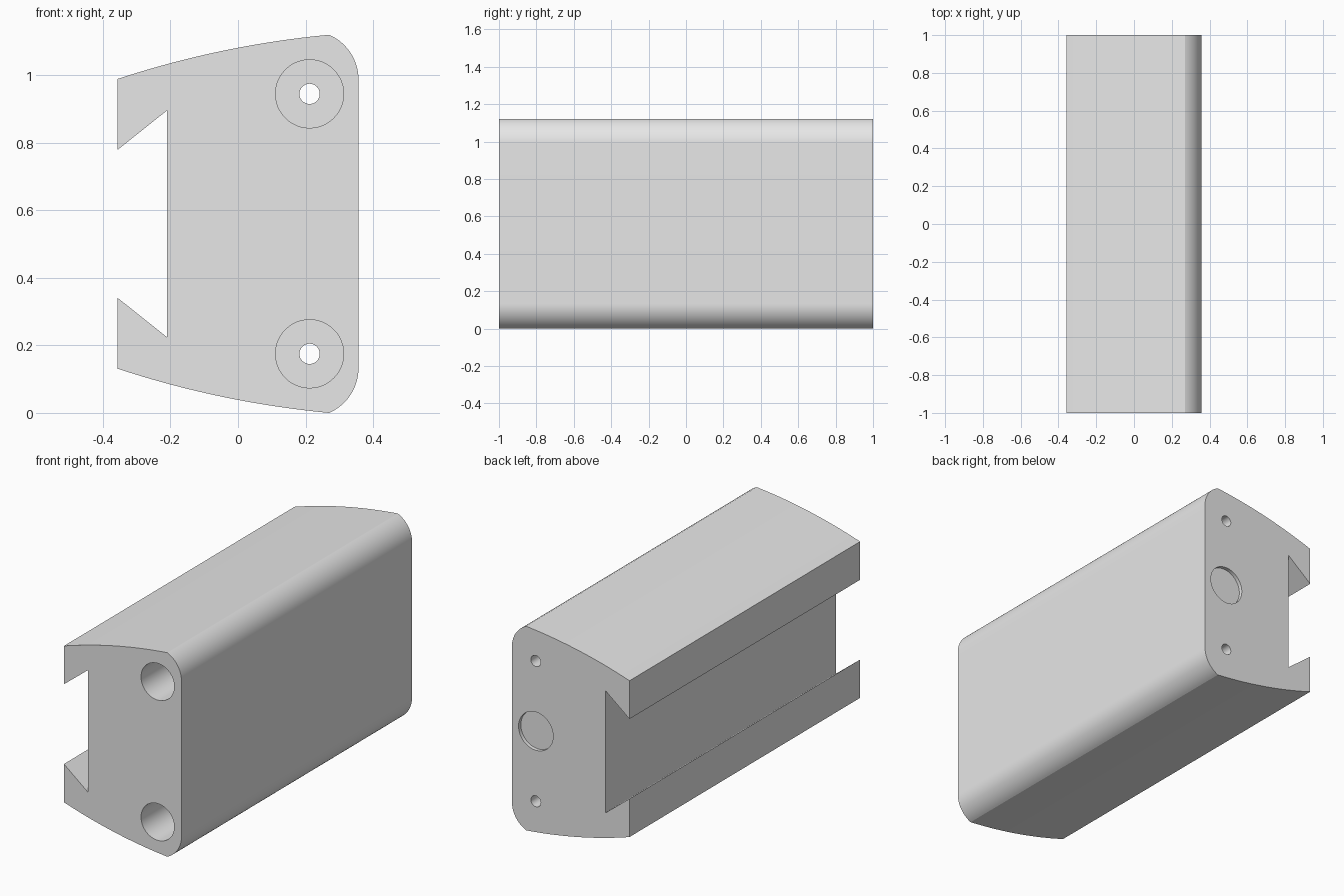
import bpy
import bmesh
from math import atan2, cos, sin, radians, hypot, pi
from mathutils import Matrix, Vector

cube = bpy.data.objects.get("Cube")
if cube:
    bpy.data.objects.remove(cube, do_unlink=True)

HEIGHT = 1.12
MID = HEIGHT / 2
HALF_LENGTH = 1.0
HOLE_X = 0.212
HOLE_RISE = 0.385

grey = bpy.data.materials.new("plain_grey")
grey.use_nodes = True
grey.diffuse_color = (0.8, 0.8, 0.8, 1)
grey.node_tree.nodes["Principled BSDF"].inputs["Base Color"].default_value = (0.8, 0.8, 0.8, 1)


def bowed_line(a, b, sag, steps):
    """Points on a shallow circular arc from a to b, bulging upward."""
    a, b = Vector(a), Vector(b)
    half = (b - a).length / 2
    radius = (half ** 2 + sag ** 2) / (2 * sag)
    along = (b - a).normalized()
    up = Vector((-along.y, along.x))
    centre = (a + b) / 2 + up * (sag - radius)
    span = atan2(half, radius - sag)
    angles = [span * (2 * i / steps - 1) for i in range(steps + 1)]
    return [centre + radius * (along * sin(t) + up * cos(t)) for t in angles]


def upper_outline():
    """Upper half of the cross-section, heights measured from mid-height."""
    # dovetail slot wall and jaw
    points = [Vector((-0.21, 0.336)), Vector((-0.357, 0.219))]
    # bowed top
    shoulder = Vector((0.27, MID))
    points += bowed_line((-0.357, 0.429), shoulder, 0.018, 24)
    # rounded outer corner, tangent to the flat side
    radius = 0.145
    centre = Vector((0.357 - radius, 0))
    reach = shoulder.x - centre.x
    rise = (radius ** 2 - reach ** 2) ** 0.5
    centre.y = shoulder.y - rise
    start = atan2(rise, reach)
    steps = 20
    for i in range(1, steps + 1):
        t = start * (1 - i / steps)
        points.append(centre + radius * Vector((cos(t), sin(t))))
    return points


def extruded_body():
    upper = upper_outline()
    outline = upper + [Vector((p.x, -p.y)) for p in reversed(upper)]
    bm = bmesh.new()
    front = bm.faces.new([bm.verts.new((p.x, -HALF_LENGTH, p.y + MID)) for p in outline])
    grown = bmesh.ops.extrude_face_region(bm, geom=[front], use_keep_orig=True)
    verts = [v for v in grown["geom"] if isinstance(v, bmesh.types.BMVert)]
    bmesh.ops.translate(bm, verts=verts, vec=(0, 2 * HALF_LENGTH, 0))
    bmesh.ops.recalc_face_normals(bm, faces=bm.faces)
    mesh = bpy.data.meshes.new("rail_body")
    bm.to_mesh(mesh)
    bm.free()
    obj = bpy.data.objects.new("rail_body", mesh)
    bpy.context.collection.objects.link(obj)
    mesh.materials.append(grey)
    return obj


def drill(body, name, z, radius, y0, y1):
    """Cut a round hole along y, then discard the cutter."""
    bm = bmesh.new()
    place = Matrix.Translation((HOLE_X, (y0 + y1) / 2, z)) @ Matrix.Rotation(pi / 2, 4, "X")
    bmesh.ops.create_cone(bm, cap_ends=True, segments=48, radius1=radius,
                          radius2=radius, depth=y1 - y0, matrix=place)
    mesh = bpy.data.meshes.new(name)
    bm.to_mesh(mesh)
    bm.free()
    mesh.materials.append(grey)
    cutter = bpy.data.objects.new(name, mesh)
    cutter.hide_render = True
    bpy.context.collection.objects.link(cutter)
    mod = body.modifiers.new(name, "BOOLEAN")
    mod.operation = "DIFFERENCE"
    mod.solver = "EXACT"
    mod.object = cutter
    bpy.ops.object.modifier_apply(modifier=mod.name)
    bpy.data.objects.remove(cutter, do_unlink=True)


body = extruded_body()
bpy.ops.object.select_all(action="DESELECT")
body.select_set(True)
bpy.context.view_layer.objects.active = body

# counterbored screw holes, wide from the front and narrow at the back
for side in (-1, 1):
    z = MID + side * HOLE_RISE
    drill(body, "counterbore", z, 0.101, -1.1, 0.9)
    drill(body, "screw_hole", z, 0.03, 0.8, 1.1)

# shallow round pocket in the back end
drill(body, "magnet_pocket", MID, 0.105, 0.98, 1.1)

bpy.ops.object.shade_smooth_by_angle(angle=radians(20))
